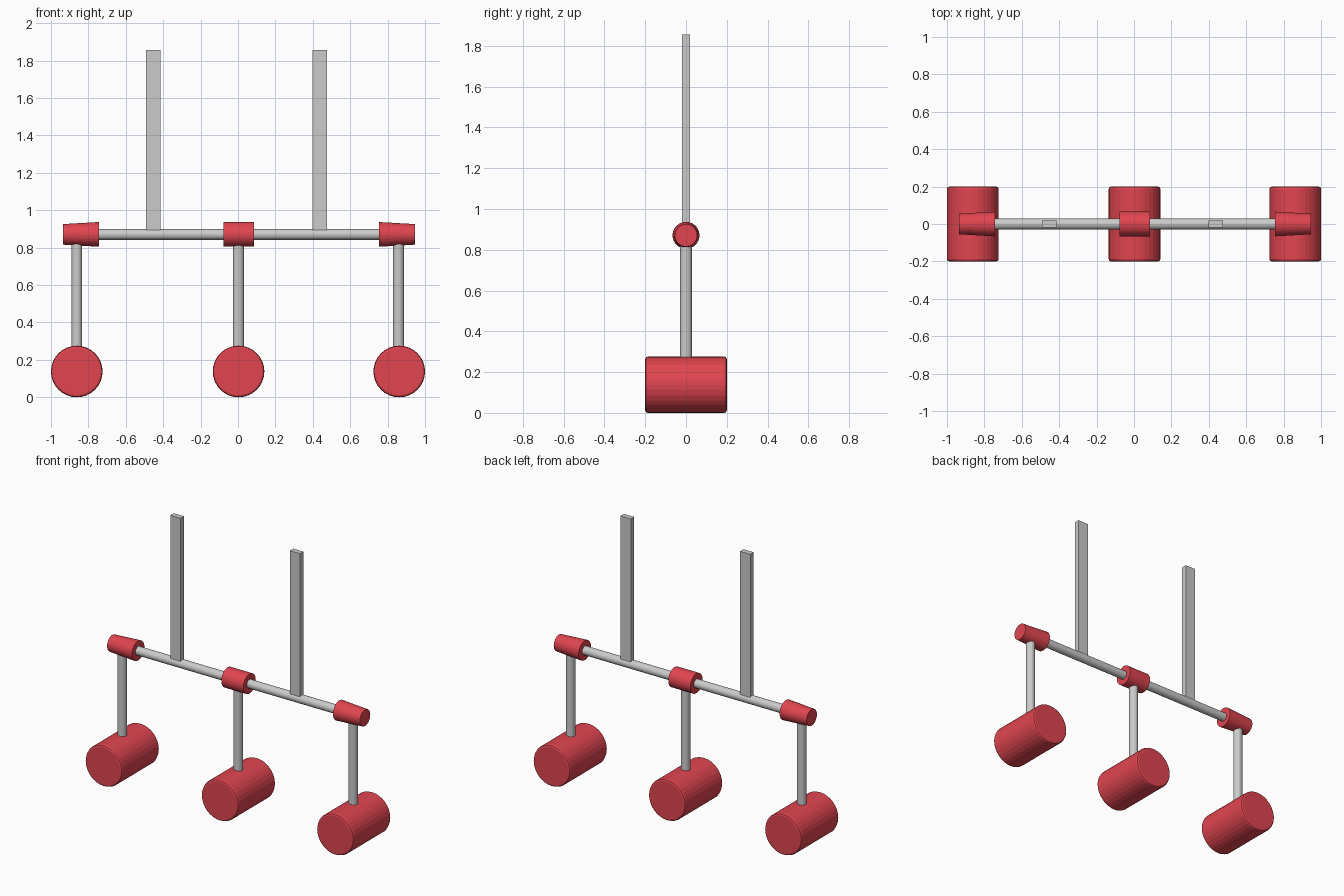
import bpy, bmesh
from math import radians
from mathutils import Matrix

if "Cube" in bpy.data.objects:
    bpy.data.objects.remove(bpy.data.objects["Cube"])

red = bpy.data.materials.new("red")
red.diffuse_color = (0.75, 0.06, 0.08, 1)
red.use_nodes = True
red.node_tree.nodes["Principled BSDF"].inputs["Base Color"].default_value = red.diffuse_color

ROT = {"X": Matrix.Rotation(radians(90), 4, "Y"),   # local +z -> +x
       "Y": Matrix.Rotation(radians(90), 4, "X"),
       "Z": Matrix.Identity(4)}


def finish(name, bm, loc, mat=None, bevel=0):
    mesh = bpy.data.meshes.new(name)
    bm.to_mesh(mesh)
    bm.free()
    obj = bpy.data.objects.new(name, mesh)
    obj.location = loc
    bpy.context.collection.objects.link(obj)
    if mat:
        mesh.materials.append(mat)
    if bevel:
        mod = obj.modifiers.new("rounded_rim", "BEVEL")
        mod.width = bevel
        mod.segments = 2
        mod.limit_method = "ANGLE"
        mod.angle_limit = radians(45)
    return obj


def rod(name, loc, axis, length, r1, r2=None, mat=None, bevel=0):
    bm = bmesh.new()
    bmesh.ops.create_cone(bm, cap_ends=True, segments=32, radius1=r1,
                          radius2=r1 if r2 is None else r2,
                          depth=length, matrix=ROT[axis])
    return finish(name, bm, loc, mat, bevel)


def box(name, loc, size):
    bm = bmesh.new()
    bmesh.ops.create_cube(bm, size=1, matrix=Matrix.Diagonal((*size, 1)))
    return finish(name, bm, loc)


BAR_Z = 0.871

# horizontal bar
rod("crossbar", (0.004, 0, BAR_Z), "X", 1.56, 0.029)

# collars: straight in the middle, tapering outwards at the ends
rod("middle_collar", (0.004, 0, BAR_Z), "X", 0.164, 0.066, mat=red)
rod("left_collar", (-0.840, 0, BAR_Z), "X", 0.193, 0.055, 0.066, mat=red)
rod("right_collar", (0.850, 0, BAR_Z), "X", 0.193, 0.066, 0.055, mat=red)

# hanging stems and cylinder pads
for side, x in (("left", -0.862), ("middle", 0.003), ("right", 0.862)):
    stem_x = 0.859 if side == "right" else x
    rod(f"{side}_stem", (stem_x, 0, 0.54), "Z", 0.58, 0.029)
    rod(f"{side}_pad", (x, 0, 0.138), "Y", 0.4, 0.138, mat=red, bevel=0.012)

# flat uprights
for side, x in (("left", -0.453), ("right", 0.437)):
    box(f"{side}_upright", (x, 0, 1.372), (0.077, 0.037, 0.97))
